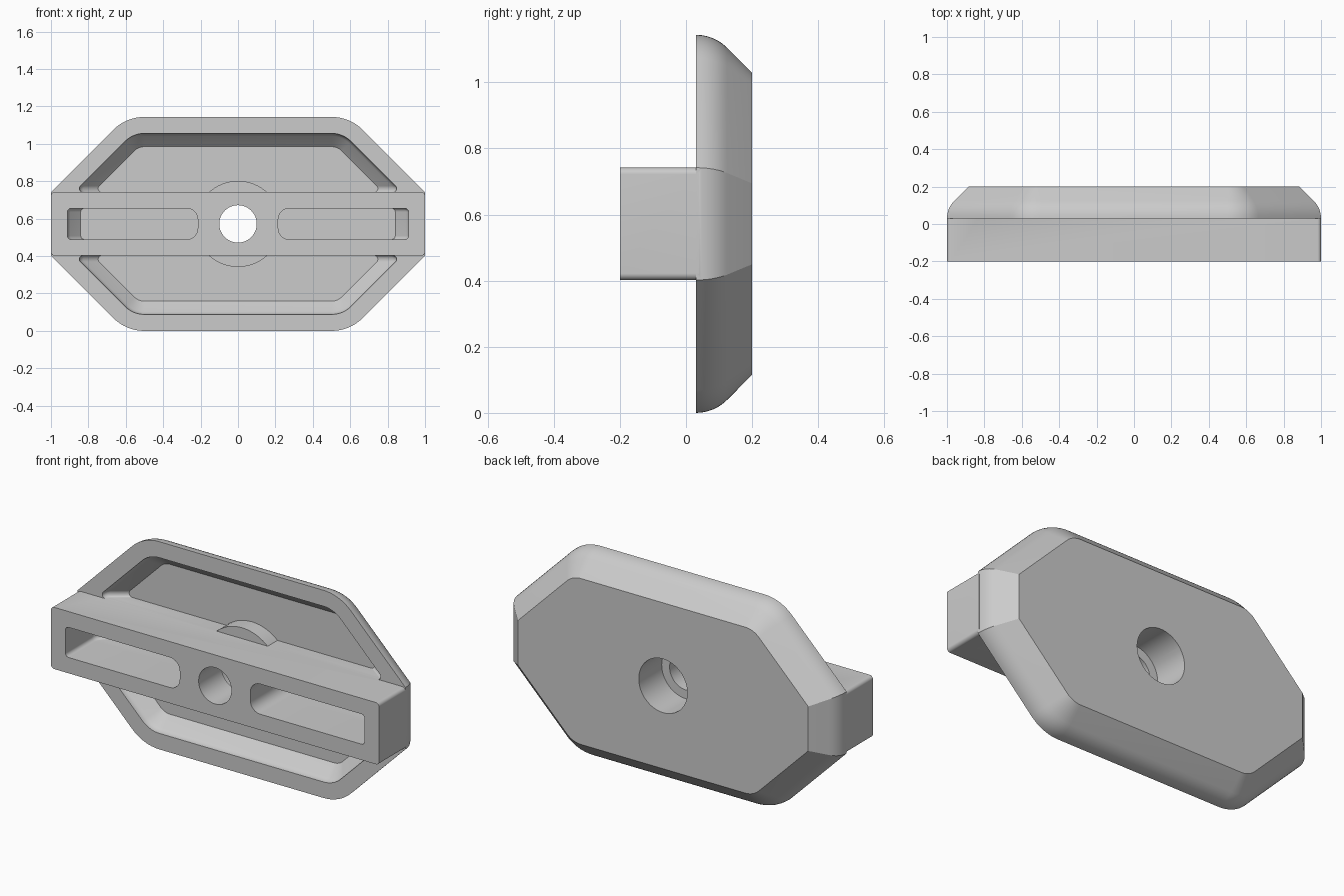
import bpy, bmesh, math
from mathutils import Vector

if "Cube" in bpy.data.objects:
    bpy.data.objects.remove(bpy.data.objects["Cube"])

MID = 0.572            # height of the centre line
HALF_H = 0.572         # half height of the dish
BAR = 0.17             # half height of the bar
T = math.tan(math.pi / 8)

grey = bpy.data.materials.new("light_grey")
grey.diffuse_color = (0.6, 0.6, 0.6, 1)
grey.use_nodes = True
grey.node_tree.nodes["Principled BSDF"].inputs["Base Color"].default_value = grey.diffuse_color


def rounded(corners):
    """Outline in x, z from (x, z, radius) corners; radius 0 gives a repeated-free sharp corner."""
    out, n = [], len(corners)
    for i, (x, z, r) in enumerate(corners):
        p = Vector((x, z))
        if r <= 0:
            out.append(p)
            continue
        a = (Vector(corners[i - 1][:2]) - p).normalized()
        b = (Vector(corners[(i + 1) % n][:2]) - p).normalized()
        half = a.angle(b) / 2
        c = p + (a + b).normalized() * r / math.sin(half)
        start = p + a * r / math.tan(half) - c
        end = p + b * r / math.tan(half) - c
        turn = start.angle_signed(end)
        for k in range(9):
            t = -turn * k / 8
            out.append(c + Vector((start.x * math.cos(t) - start.y * math.sin(t),
                                   start.x * math.sin(t) + start.y * math.cos(t))))
    return out


def loft(name, layers):
    """Solid through (y, outline) layers, all with equal point counts."""
    bm = bmesh.new()
    rings = [[bm.verts.new((p.x, y, MID + p.y)) for p in o] for y, o in layers]
    for r, s in zip(rings, rings[1:]):
        for i in range(len(r)):
            j = (i + 1) % len(r)
            bm.faces.new((r[i], r[j], s[j], s[i]))
    bm.faces.new(rings[0])
    bm.faces.new(rings[-1])
    bmesh.ops.recalc_face_normals(bm, faces=bm.faces)
    me = bpy.data.meshes.new(name)
    bm.to_mesh(me)
    bm.free()
    ob = bpy.data.objects.new(name, me)
    me.materials.append(grey)
    bpy.context.collection.objects.link(ob)
    return ob


def combine(target, tool, op):
    m = target.modifiers.new(op, 'BOOLEAN')
    m.operation, m.solver, m.object = op, 'EXACT', tool
    bpy.context.view_layer.objects.active = target
    bpy.ops.object.modifier_apply(modifier=m.name)
    bpy.data.objects.remove(tool)


def octagon(i):
    """Dish outline pulled in by i."""
    w, h, e = 1 - i, HALF_H - i, BAR - i * T
    c, r = w - (h - e), 0.235 - i
    return rounded([(w, -e, 0), (w, e, 0), (c, h, r), (-c, h, r),
                    (-w, e, 0), (-w, -e, 0), (-c, -h, r), (c, -h, r)])


def pocket(i, s):
    """Trapezoid beside the bar, above (s=1) or below (s=-1)."""
    w, h, e, z0 = 1 - i, HALF_H - i, BAR - i * T, BAR - 0.001
    c, tip, r = w - (h - e), w - (z0 - e), 0.235 - i
    return rounded([(tip, s * z0, 0.02), (c, s * h, r),
                    (-c, s * h, r), (-tip, s * z0, 0.02)])


def slot(i, s):
    """Slot whose outer end is pulled in by i."""
    a, b, h = s * 0.215, s * (1 - i), 0.083
    return rounded([(a, -h, 0.06), (b, -h, 0.02), (b, h, 0.02), (a, h, 0.06)])


def cylinder(name, r, y0, y1):
    o = [Vector((r * math.cos(k * math.tau / 64), r * math.sin(k * math.tau / 64)))
         for k in range(64)]
    return loft(name, [(y0, o), (y1, o)])


def curve(y0, r, steps=6):
    """(y, inset) along a 45 degree bend that starts straight."""
    return [(y0 + r * math.sin(k * math.pi / 4 / steps),
             r * (1 - math.cos(k * math.pi / 4 / steps))) for k in range(steps + 1)]


# dish with a rounded, chamfered back
plate = loft("clamp_plate", [(y, octagon(i)) for y, i in curve(0.03, 0.133) + [(0.2, 0.115)]])

# hollow wall section shared by pockets and slots
wall = [(y, 0.088 + i) for y, i in curve(0.03, 0.05, 4)] + [(0.121, 0.088 + 0.071)]

# pockets above and below the bar
for s in (1, -1):
    tool = loft("pocket_cutter", [(-0.1, pocket(0.088, s))] + [(y, pocket(i, s)) for y, i in wall])
    combine(plate, tool, 'DIFFERENCE')

# round boss and crossing bar
combine(plate, cylinder("boss", 0.23, 0.035, 0.16), 'UNION')
box = rounded([(1, -BAR, 0.02), (1, BAR, 0.02), (-1, BAR, 0.02), (-1, -BAR, 0.02)])
combine(plate, loft("bar", [(-0.2, box), (0.04, box)]), 'UNION')

# two long slots through the bar
for s in (1, -1):
    tool = loft("slot_cutter", [(-0.3, slot(0.088, s))] + [(y, slot(i, s)) for y, i in wall])
    combine(plate, tool, 'DIFFERENCE')

# bolt hole with a wider bore from the back
combine(plate, cylinder("hole_cutter", 0.1, -0.3, 0.3), 'DIFFERENCE')
combine(plate, cylinder("bore_cutter", 0.148, 0.0, 0.3), 'DIFFERENCE')

bpy.ops.object.select_all(action='DESELECT')
plate.select_set(True)
bpy.context.view_layer.objects.active = plate
bpy.ops.object.shade_smooth_by_angle(angle=math.radians(30))
